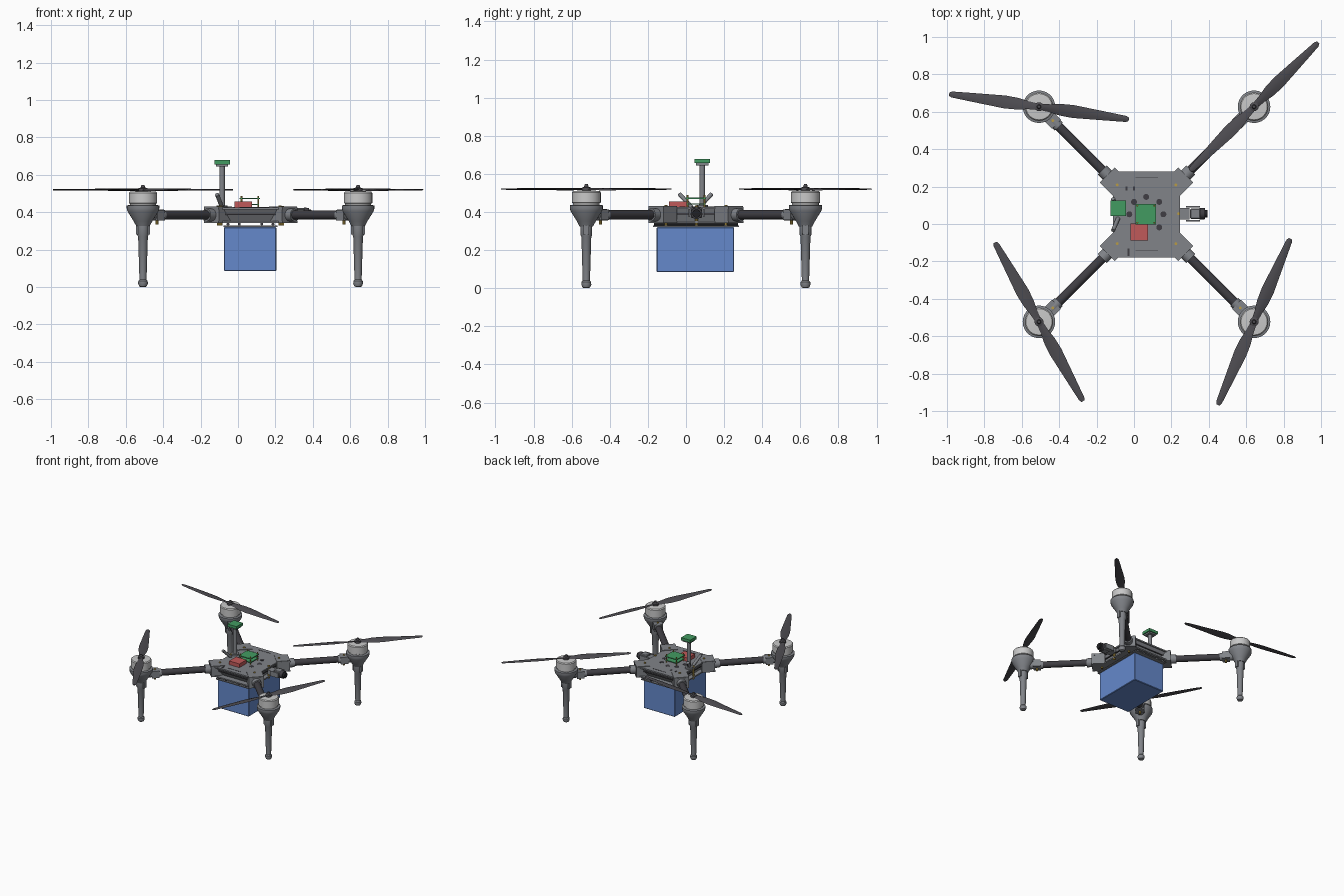
import bpy, bmesh, math
from mathutils import Vector, Matrix

cube = bpy.data.objects.get("Cube")
if cube:
    bpy.data.objects.remove(cube, do_unlink=True)


def material(name, rgb):
    m = bpy.data.materials.new(name)
    m.use_nodes = True
    m.diffuse_color = (*rgb, 1)
    m.node_tree.nodes["Principled BSDF"].inputs["Base Color"].default_value = (*rgb, 1)
    return m


GREY = material("frame grey", (0.22, 0.23, 0.25))
DARK = material("carbon dark", (0.05, 0.048, 0.056))
BLADE = material("blade charcoal", (0.075, 0.072, 0.082))
LIGHT = material("motor light grey", (0.58, 0.58, 0.58))
BLUE = material("battery blue", (0.13, 0.25, 0.60))
GREEN = material("board green", (0.055, 0.33, 0.12))
RED = material("module red", (0.53, 0.10, 0.10))
BRASS = material("screw brass", (0.48, 0.33, 0.06))
BLACK = material("lens black", (0.015, 0.015, 0.018))

CX, CY = 0.067, 0.052      # centre of the frame
ARM = 0.575                # motor offset along x and y


def finish(name, bm, mat, smooth=False):
    bmesh.ops.recalc_face_normals(bm, faces=bm.faces)
    me = bpy.data.meshes.new(name)
    bm.to_mesh(me)
    bm.free()
    ob = bpy.data.objects.new(name, me)
    me.materials.append(mat)
    bpy.context.collection.objects.link(ob)
    if smooth:
        bpy.ops.object.select_all(action='DESELECT')
        ob.select_set(True)
        bpy.context.view_layer.objects.active = ob
        bpy.ops.object.shade_smooth_by_angle(angle=math.radians(35))
    return ob


def box(name, mat, c, size, rot=0, bevel=0):
    bm = bmesh.new()
    m = Matrix.Translation(c) @ Matrix.Rotation(math.radians(rot), 4, 'Z') @ Matrix.Diagonal((*size, 1))
    bmesh.ops.create_cube(bm, size=1, matrix=m)
    if bevel:
        bmesh.ops.bevel(bm, geom=bm.edges[:], offset=bevel, segments=1, affect='EDGES')
    return finish(name, bm, mat)


def rod(name, mat, a, b, r1, r2=None, n=20):
    a, b = Vector(a), Vector(b)
    d = b - a
    m = Matrix.Translation((a + b) / 2) @ d.to_track_quat('Z', 'Y').to_matrix().to_4x4()
    bm = bmesh.new()
    bmesh.ops.create_cone(bm, cap_ends=True, segments=n, radius1=r1,
                          radius2=r1 if r2 is None else r2, depth=d.length, matrix=m)
    return finish(name, bm, mat, True)


def lathe(name, mat, x, y, profile, n=28):
    bm = bmesh.new()
    rings = [[bm.verts.new((x + r * math.cos(2 * math.pi * i / n),
                            y + r * math.sin(2 * math.pi * i / n), z)) for i in range(n)]
             for r, z in profile]
    for a, b in zip(rings, rings[1:]):
        for i in range(n):
            bm.faces.new((a[i], a[(i + 1) % n], b[(i + 1) % n], b[i]))
    bm.faces.new(rings[0])
    bm.faces.new(rings[-1])
    return finish(name, bm, mat, True)


def prism(name, mat, low, high, z0, z1):
    bm = bmesh.new()
    a = [bm.verts.new((CX + x, CY + y, z0)) for x, y in low]
    b = [bm.verts.new((CX + x, CY + y, z1)) for x, y in high]
    for i in range(len(a)):
        j = (i + 1) % len(a)
        bm.faces.new((a[i], a[j], b[j], b[i]))
    bm.faces.new(a)
    bm.faces.new(b)
    return finish(name, bm, mat)


def rect(a, b):
    return [(a, b), (-a, b), (-a, -b), (a, -b)]


def screw(name, x, y, z0, z1, r=0.008):
    rod(name, BRASS, (x, y, z0), (x, y, z1), r, n=8)


def propeller(name, x, y, z, angle, radius=0.485):
    # stations: fraction of radius, half chord, pitch in degrees
    stations = [(0.03, 0.018, 14), (0.12, 0.022, 14), (0.24, 0.032, 12), (0.38, 0.035, 9),
                (0.60, 0.028, 6), (0.82, 0.021, 4), (0.97, 0.016, 3), (1.0, 0.009, 3)]
    bm = bmesh.new()
    for turn in (0, 180):
        m = Matrix.Translation((x, y, z)) @ Matrix.Rotation(math.radians(angle + turn), 4, 'Z')
        rings = []
        for f, c, pitch in stations:
            tilt = Matrix.Rotation(math.radians(pitch), 4, 'X')
            section = [(-c, 0), (-c * .3, .004), (c * .4, .004), (c, 0), (c * .4, -.003), (-c * .3, -.003)]
            rings.append([bm.verts.new(m @ (tilt @ Vector((0, u, w)) + Vector((f * radius, 0, 0))))
                          for u, w in section])
        for a, b in zip(rings, rings[1:]):
            for i in range(6):
                bm.faces.new((a[i], a[(i + 1) % 6], b[(i + 1) % 6], b[i]))
        bm.faces.new(rings[0])
        bm.faces.new(rings[-1])
    finish(name, bm, BLADE, True)


# Frame plates: a rectangle with a clamp tab at each corner
quarter = [(0.18, 0.10), (0.25, 0.17), (0.17, 0.25), (0.15, 0.23)]
outline = []
for sx, sy in ((1, 1), (-1, 1), (-1, -1), (1, -1)):
    pts = [(x * sx, y * sy) for x, y in quarter]
    outline += pts if sx * sy > 0 else pts[::-1]
prism("top_plate", GREY, outline, outline, 0.415, 0.426)
prism("bottom_plate", GREY, outline, outline, 0.342, 0.352)
prism("hull", GREY, rect(0.145, 0.185), rect(0.17, 0.222), 0.352, 0.415)
prism("hull_band", DARK, rect(0.168, 0.212), rect(0.168, 0.212), 0.386, 0.394)
prism("battery_tray", GREY, rect(0.145, 0.225), rect(0.145, 0.225), 0.322, 0.33)
for i, x in enumerate((-0.12, -0.06, 0.06, 0.12)):
    rod(f"tray_rail_{i}", DARK, (CX + x, CY - 0.22, 0.336), (CX + x, CY + 0.22, 0.336), 0.008, n=10)
box("battery", BLUE, (0.065, 0.049, 0.2025), (0.28, 0.407, 0.235), bevel=0.004)

# Arms, motors, legs and propellers
names = {(-1, 1): ("back_right", 172), (1, 1): ("back_left", 45),
         (-1, -1): ("front_right", -61), (1, -1): ("front_left", 66.5)}
for (sx, sy), (n, angle) in names.items():
    mx, my = CX + sx * ARM, CY + sy * ARM
    d = Vector((sx, sy, 0)).normalized()
    yaw = math.degrees(math.atan2(sy, sx))
    c = Vector((CX, CY, 0.385))

    def along(r, z=0.385):
        p = c + d * r
        return (p.x, p.y, z)
    motor_r = ARM * math.sqrt(2)
    rod(n + "_arm", DARK, along(0.2), along(motor_r - 0.05), 0.025)
    rod(n + "_arm_sleeve", GREY, along(0.2), along(0.335), 0.034)
    box(n + "_corner_clamp", GREY, along(0.245, 0.387), (0.10, 0.112, 0.087), yaw)
    box(n + "_motor_clamp", GREY, along(motor_r - 0.105, 0.385), (0.055, 0.068, 0.056), yaw)
    rod(n + "_motor_sleeve", GREY, along(motor_r - 0.15), along(motor_r - 0.03), 0.03)
    for tag, r, z0, z1 in (("corner", 0.222, 0.33, 0.437), ("motor", motor_r - 0.105, 0.335, 0.42)):
        x, y, _ = along(r)
        screw(f"{n}_{tag}_screw", x, y, z0, z1)
    lathe(n + "_motor_pod", GREY, mx, my, [(0.036, 0.325), (0.042, 0.337), (0.05, 0.352),
                                           (0.083, 0.405), (0.087, 0.42), (0.087, 0.435), (0.078, 0.438)])
    lathe(n + "_motor", LIGHT, mx, my, [(0.07, 0.436), (0.07, 0.446), (0.076, 0.449),
                                        (0.076, 0.503), (0.07, 0.51), (0.03, 0.513)])
    lathe(n + "_leg", GREY, mx, my, [(0.031, 0.33), (0.031, 0.28), (0.026, 0.27), (0.019, 0.04),
                                     (0.025, 0.033), (0.026, 0.018), (0.02, 0.004), (0.012, 0)], 20)
    for s in (-1, 1):
        box(f"{n}_leg_rib_{s}", GREY, (mx + s * 0.03, my, 0.31), (0.014, 0.03, 0.06))
    lathe(n + "_hub", BLADE, mx, my, [(0.024, 0.508), (0.024, 0.528), (0.012, 0.532), (0.008, 0.546)], 16)
    propeller(n + "_propeller", mx, my, 0.52, angle)

# Positioning mast with receiver
rod("mast", GREY, (-0.085, 0.085, 0.42), (-0.085, 0.085, 0.65), 0.015)
rod("mast_foot", GREY, (-0.085, 0.085, 0.425), (-0.085, 0.085, 0.437), 0.03)
box("receiver_base", GREY, (-0.085, 0.085, 0.651), (0.065, 0.065, 0.012))
box("receiver", GREEN, (-0.085, 0.085, 0.667), (0.082, 0.082, 0.022))

# Circuit boards on posts and the red module
bx, by = 0.063, 0.052
box("lower_board", GREEN, (bx, by, 0.442), (0.10, 0.10, 0.006))
box("upper_board", GREEN, (bx, by, 0.473), (0.108, 0.108, 0.007))
for sx in (-1, 1):
    for sy in (-1, 1):
        screw(f"board_post_{sx}_{sy}", bx + sx * 0.045, by + sy * 0.045, 0.425, 0.488, 0.005)
box("red_module", RED, (0.028, -0.043, 0.441), (0.094, 0.09, 0.03))

# Paired slanted antennas
for s in (-1, 1):
    rod(f"antenna_{s}", GREY, (-0.085, 0.05 + s * 0.02, 0.425), (-0.112, 0.05 + s * 0.085, 0.495), 0.011, n=12)

# Round openings and small slots on the top plate
for i, (x, y) in enumerate(((0.065, 0.145), (-0.025, 0.052), (0.157, 0.052), (0.135, 0.118),
                            (0.0, 0.118), (0.135, -0.018))):
    rod(f"plate_opening_{i}", DARK, (x, y, 0.425), (x, y, 0.428), 0.016)
for s in (-1, 1):
    box(f"plate_slot_{s}", DARK, (CX, CY + s * 0.195, 0.4265), (0.12, 0.004, 0.002))
for i, (x, y) in enumerate(((-0.04, 0.19), (0.0, 0.19), (-0.03, -0.14), (-0.03, -0.16))):
    box(f"plate_hole_{i}", DARK, (x, y, 0.4265), (0.012, 0.02, 0.002))
for s in (-1, 1):
    screw(f"side_screw_{s}", CX + s * 0.172, 0.055, 0.33, 0.434)

# Camera on the left side
box("camera_bracket", GREY, (0.272, 0.055, 0.393), (0.05, 0.06, 0.035))
for s in (-1, 1):
    box(f"camera_fork_{s}", GREY, (0.315, 0.055 + s * 0.037, 0.395), (0.075, 0.008, 0.04))
box("camera_body", GREY, (0.328, 0.055, 0.395), (0.055, 0.056, 0.055), bevel=0.005)
rod("camera_barrel", DARK, (0.35, 0.055, 0.395), (0.378, 0.055, 0.393), 0.03)
rod("camera_lens", BLACK, (0.375, 0.055, 0.393), (0.393, 0.055, 0.392), 0.021)
